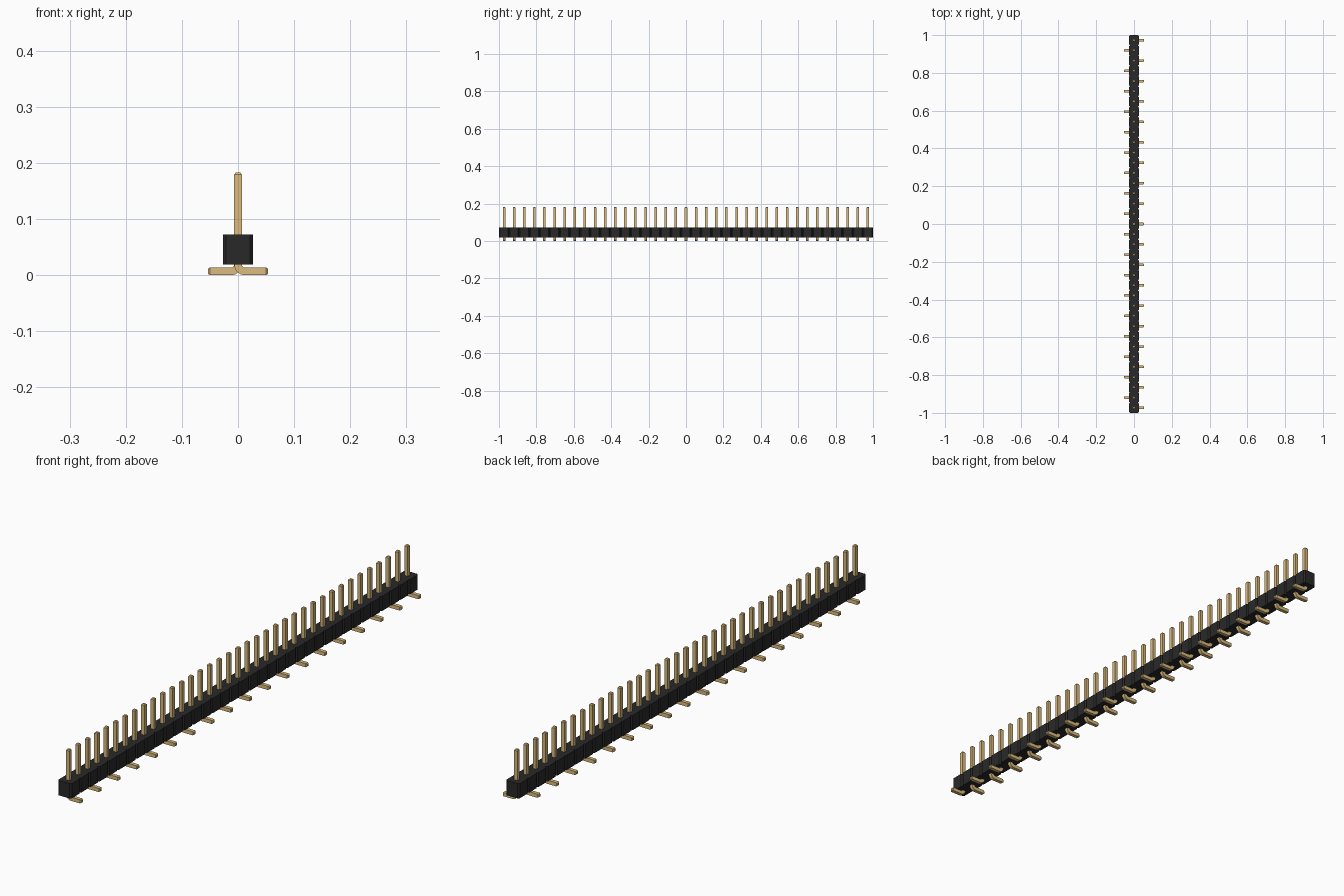
import bpy, bmesh
from math import sin, cos, pi
from mathutils import Vector

if "Cube" in bpy.data.objects:
    bpy.data.objects.remove(bpy.data.objects["Cube"], do_unlink=True)

COUNT = 37
PITCH = 2 / COUNT
HALF_BODY, CHAMFER = 0.027, 0.0054
BODY_LOW, BODY_HIGH = 0.0185, 0.072
HALF_PIN, TIP = 0.0067, 0.0034
BEND = 0.0121          # centre-line bend radius
REACH, TOP = 0.0535, 0.1825


def material(name, colour):
    m = bpy.data.materials.new(name)
    m.use_nodes = True
    m.diffuse_color = (*colour, 1)
    m.node_tree.nodes["Principled BSDF"].inputs["Base Color"].default_value = (*colour, 1)
    return m


def loft(name, rings, mat):
    """Skin a row of four-cornered rings and cap both ends."""
    bm = bmesh.new()
    rows = [[bm.verts.new(p) for p in ring] for ring in rings]
    for a, b in zip(rows, rows[1:]):
        for i in range(4):
            j = (i + 1) % 4
            bm.faces.new((a[i], a[j], b[j], b[i]))
    bm.faces.new(rows[0])
    bm.faces.new(rows[-1])
    bmesh.ops.recalc_face_normals(bm, faces=bm.faces)
    mesh = bpy.data.meshes.new(name)
    bm.to_mesh(mesh)
    bm.free()
    mesh.materials.append(mat)
    return mesh


def add(name, mesh):
    ob = bpy.data.objects.new(name, mesh)
    bpy.context.collection.objects.link(ob)
    return ob


black = material("black plastic", (0.022, 0.022, 0.022))
gold = material("gold metal", (0.708, 0.504, 0.211))

# Housing: a bar of segments with chamfered corners, so notches part them
rings = []
for k in range(COUNT):
    y0 = -1 + k * PITCH
    for y, w in ((y0, HALF_BODY - CHAMFER), (y0 + CHAMFER, HALF_BODY),
                 (y0 + PITCH - CHAMFER, HALF_BODY)):
        rings.append((y, w))
rings.append((1, HALF_BODY - CHAMFER))
add("housing", loft("housing", [
    [(-w, y, BODY_LOW), (w, y, BODY_LOW), (w, y, BODY_HIGH), (-w, y, BODY_HIGH)]
    for y, w in rings], black))

# Pin: square wire from the foot tip, round the bend, up to the top tip.
# Each station is x, z, travel angle and half width.
small = HALF_PIN - TIP * 0.7
path = [(REACH, HALF_PIN, 0, small), (REACH - TIP, HALF_PIN, 0, HALF_PIN)]
for i in range(9):
    a = pi / 2 * i / 8
    path.append((BEND * (1 - sin(a)), HALF_PIN + BEND * (1 - cos(a)), a, HALF_PIN))
path += [(0, TOP - TIP, pi / 2, HALF_PIN), (0, TOP, pi / 2, small)]

pin_rings = []
for x, z, a, h in path:
    side = Vector((sin(a), 0, cos(a))) * h
    depth = Vector((0, h, 0))
    c = Vector((x, 0, z))
    pin_rings.append([c - side - depth, c + side - depth, c + side + depth, c - side + depth])
pin_mesh = loft("pin", pin_rings, gold)

# Smooth only the bend
bpy.context.view_layer.objects.active = None
for k in range(COUNT):
    pin = add(f"pin_{k + 1}", pin_mesh)
    pin.location.y = -1 + (k + 0.5) * PITCH
    pin.rotation_euler.z = pi * (k % 2)      # feet alternate sides
    if k == 0:
        pin.select_set(True)
        bpy.context.view_layer.objects.active = pin
        bpy.ops.object.shade_smooth_by_angle(angle=pi / 9)
        pin.select_set(False)
